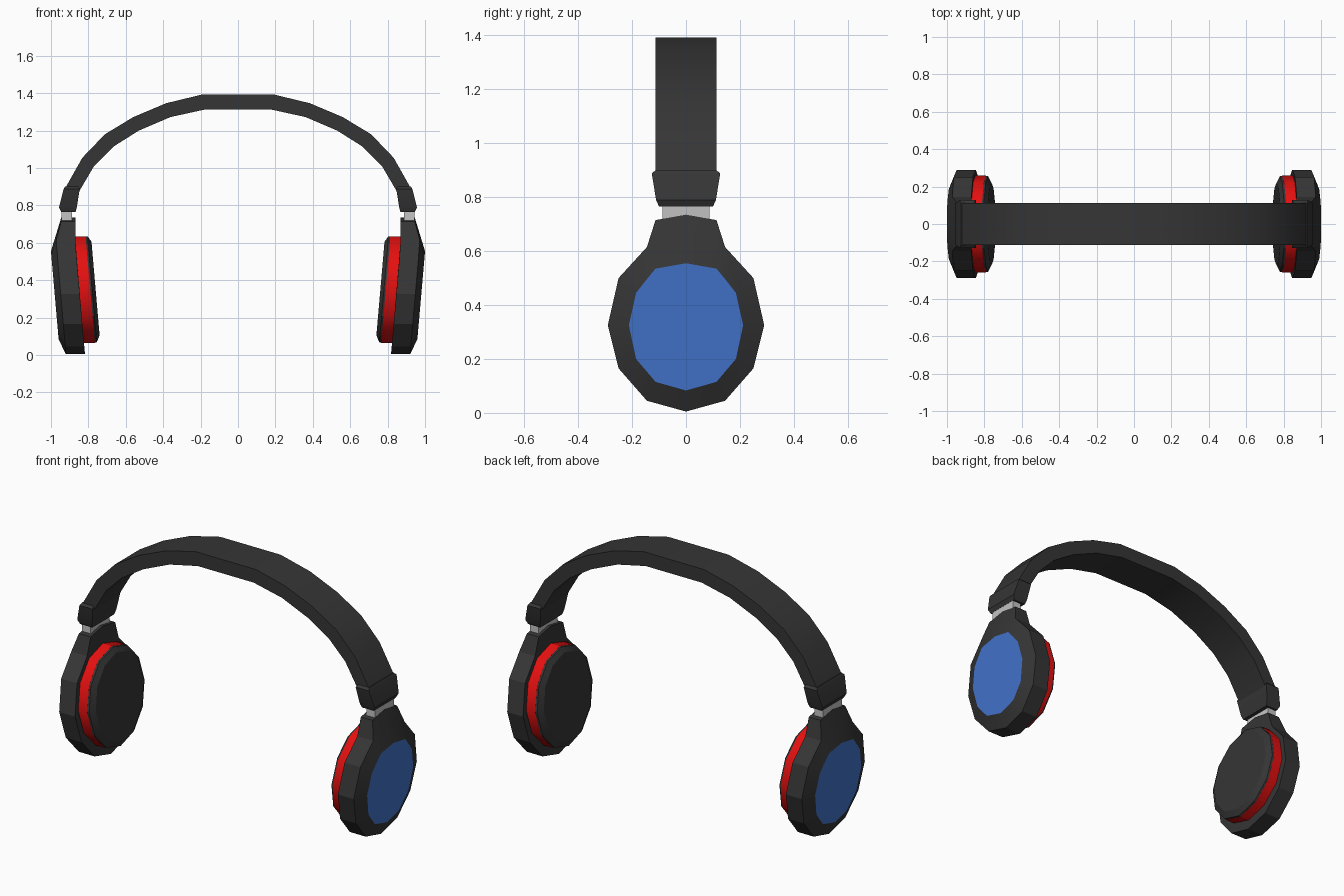
import bpy, bmesh, math

if "Cube" in bpy.data.objects:
    bpy.data.objects.remove(bpy.data.objects["Cube"])


def material(name, rgb):
    m = bpy.data.materials.new(name)
    m.diffuse_color = (*rgb, 1)
    m.use_nodes = True
    m.node_tree.nodes["Principled BSDF"].inputs["Base Color"].default_value = m.diffuse_color
    return m


BLACK = material("charcoal", (0.036, 0.036, 0.036))
RED = material("red", (0.78, 0.005, 0.005))
BLUE = material("blue", (0.055, 0.17, 0.60))
SILVER = material("silver", (0.55, 0.55, 0.55))


def loft(name, rings, mats, angle=25, end_mat=0):
    """Skin a list of equal point rings and cap both ends."""
    bm = bmesh.new()
    vs = [[bm.verts.new(p) for p in r] for r in rings]
    n = len(vs[0])
    for a, b in zip(vs, vs[1:]):
        for i in range(n):
            j = (i + 1) % n
            bm.faces.new((a[i], a[j], b[j], b[i]))
    bm.faces.new(vs[0])
    bm.faces.new(vs[-1]).material_index = end_mat
    bmesh.ops.recalc_face_normals(bm, faces=bm.faces)
    me = bpy.data.meshes.new(name)
    bm.to_mesh(me)
    bm.free()
    for m in mats:
        me.materials.append(m)
    me.shade_smooth()
    me.set_sharp_from_angle(angle=math.radians(angle))
    ob = bpy.data.objects.new(name, me)
    bpy.context.collection.objects.link(ob)
    return ob


def pair(name, rings, mats, **kw):
    """Right part plus its mirrored left twin."""
    for side, s in (("right", 1), ("left", -1)):
        loft(f"{name}_{side}", [[(s * x, y, z) for x, y, z in r] for r in rings], mats, **kw)


def rect(x0, x1, hy, z):
    return [(x0, -hy, z), (x1, -hy, z), (x1, hy, z), (x0, hy, z)]


def outline(half):
    """Mirror a top-to-bottom half outline across y = 0."""
    return half + [(-y, z) for y, z in half[-2:0:-1]]


def tilt(x, pts):
    """Place a y-z outline on the tilted cup plane."""
    return [(x + 0.087 * (min(z, 0.6) - 0.325), y, z) for y, z in pts]


def twelve(ry, rz, zc):
    return [(ry * math.sin(i * math.pi / 6), zc + rz * math.cos(i * math.pi / 6)) for i in range(12)]


# headband: outer and inner points swept across the arch
outer = [(0, 1.40), (0.195, 1.392), (0.385, 1.346), (0.56, 1.272), (0.712, 1.18), (0.832, 1.055), (0.925, 0.89)]
inner = [(0, 1.32), (0.18, 1.312), (0.362, 1.272), (0.53, 1.20), (0.665, 1.115), (0.77, 1.01), (0.852, 0.87)]
half = list(zip(outer, inner))
arch = [((-a, b), (-c, d)) for (a, b), (c, d) in half[:0:-1]] + half[1:]
loft("headband", [[(o[0], -0.113, o[1]), (o[0], 0.113, o[1]), (i[0], 0.113, i[1]), (i[0], -0.113, i[1])]
                  for o, i in arch], [BLACK])

# band end sleeves
pair("band_end", [rect(0.855, 0.925, 0.113, 0.90), rect(0.846, 0.932, 0.127, 0.888),
                  rect(0.862, 0.957, 0.111, 0.79), rect(0.868, 0.945, 0.10, 0.765)], [BLACK])

# silver adjuster
pair("adjuster", [rect(0.885, 0.942, 0.088, 0.70), rect(0.89, 0.945, 0.088, 0.78)], [SILVER])

# ear cup with neck, bevelled out to a blue disc
cup = outline([(0, 0.735), (0.113, 0.715), (0.145, 0.615), (0.25, 0.50), (0.29, 0.325),
               (0.25, 0.165), (0.145, 0.045), (0, 0.005)])
disc = outline([(0, 0.555), (0.113, 0.535), (0.15, 0.49), (0.185, 0.445), (0.212, 0.325),
                (0.185, 0.20), (0.113, 0.115), (0, 0.083)])
rim = [(0.945 if z > 0.7 else x, y, z) for x, y, z in tilt(0.948, cup)]
pair("ear_cup", [tilt(0.846, cup), rim, tilt(0.98, disc)], [BLACK, BLUE], end_mat=1, angle=20)

# red ring and ear pad
pad = twelve(0.258, 0.285, 0.35)
pair("red_ring", [tilt(0.85, pad), tilt(0.788, pad)], [RED], angle=32)
pair("ear_pad", [tilt(0.79, pad), tilt(0.778, twelve(0.255, 0.282, 0.35)),
                 tilt(0.759, twelve(0.22, 0.25, 0.355))], [BLACK])
